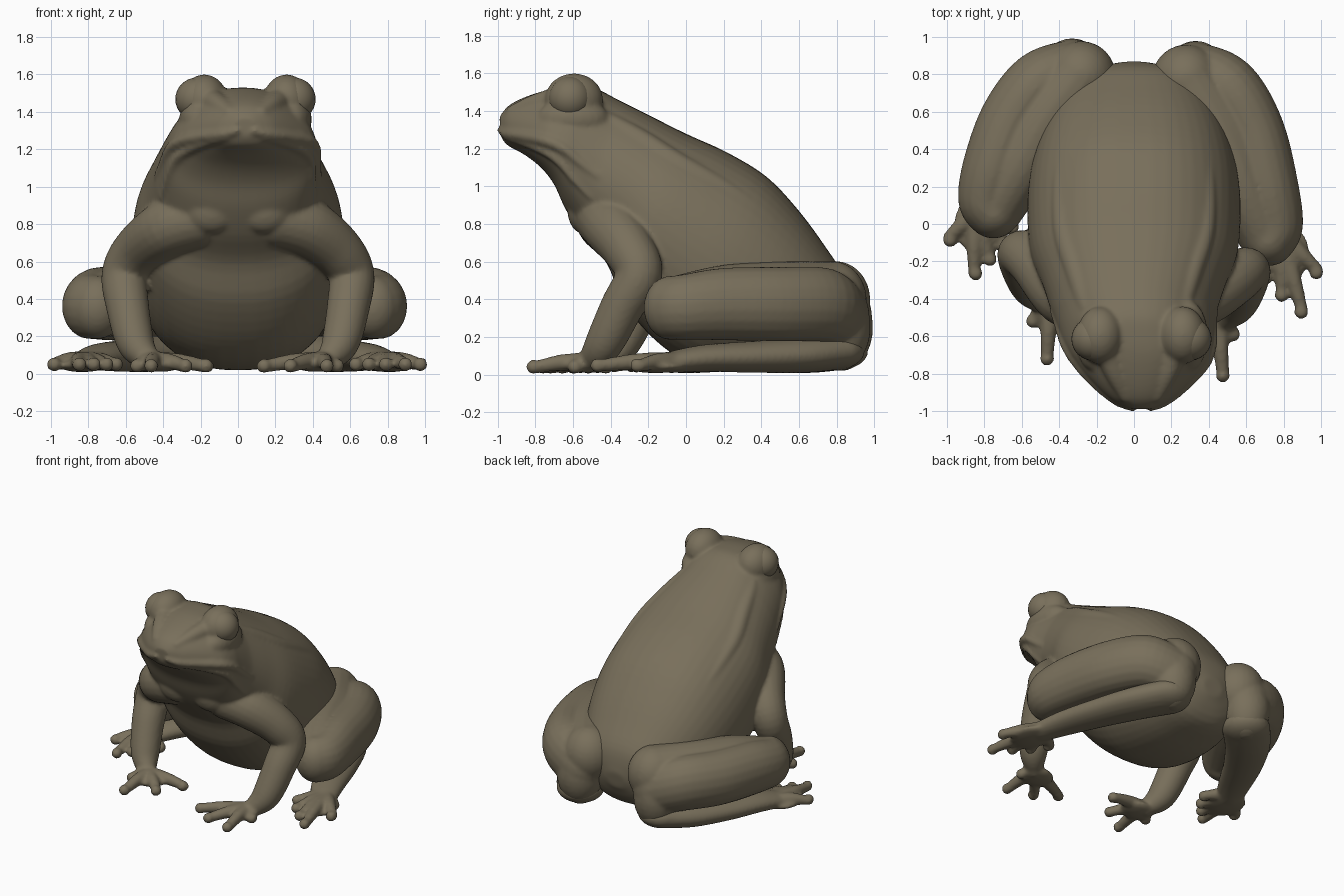
import bpy, bmesh, math
from mathutils import Vector, Matrix

cube = bpy.data.objects.get("Cube")
if cube:
    bpy.data.objects.remove(cube, do_unlink=True)

# One olive brown skin colour
skin_mat = bpy.data.materials.new("olive_brown_skin")
skin_mat.use_nodes = True
COLOUR = (0.19, 0.16, 0.105, 1)
skin_mat.diffuse_color = COLOUR
bsdf = next(n for n in skin_mat.node_tree.nodes if n.type == 'BSDF_PRINCIPLED')
bsdf.inputs["Base Color"].default_value = COLOUR
bsdf.inputs["Roughness"].default_value = 0.7


def spline(rows, t):
    """Smooth interpolation through rows of numbers, t counted in rows."""
    last = len(rows) - 1
    i = max(0, min(int(t), last - 1))
    f = t - i
    a, b, c, d = (rows[max(0, min(last, j))] for j in range(i - 1, i + 3))
    return [q + 0.5 * f * (r - p + f * (2 * p - 5 * q + 4 * r - s + f * (3 * (q - r) + s - p)))
            for p, q, r, s in zip(a, b, c, d)]


def loft(bm, rings):
    loops = [[bm.verts.new(p) for p in ring] for ring in rings]
    n = len(loops[0])
    for lo, hi in zip(loops, loops[1:]):
        for k in range(n):
            bm.faces.new((lo[k], lo[(k + 1) % n], hi[(k + 1) % n], hi[k]))
    bm.faces.new(loops[0][::-1])
    bm.faces.new(loops[-1])


def ball(bm, centre, size):
    size = size if isinstance(size, tuple) else (size,) * 3
    mat = Matrix.Translation(centre) @ Matrix.Diagonal((*size, 1))
    bmesh.ops.create_uvsphere(bm, u_segments=24, v_segments=16, radius=1, matrix=mat)


def tube(bm, rows, steps=6, sides=20, tall=1):
    """Limb through (x, y, z, radius) rows with ball ends, stretched upright by tall."""
    count = (len(rows) - 1) * steps
    samples = [spline(rows, i / steps) for i in range(count + 1)]
    u = Vector((0.31, 0.47, 0.83))
    rings = []
    for i, s in enumerate(samples):
        tangent = (Vector(samples[min(i + 1, count)][:3]) - Vector(samples[max(i - 1, 0)][:3])).normalized()
        u = (u - tangent * u.dot(tangent)).normalized()
        v = tangent.cross(u)
        ring = []
        for k in range(sides):
            a = math.tau * k / sides
            offset = s[3] * (u * math.cos(a) + v * math.sin(a))
            offset.z *= tall
            ring.append(Vector(s[:3]) + offset)
        rings.append(ring)
    loft(bm, rings)
    for s in (samples[0], samples[-1]):
        ball(bm, s[:3], (s[3], s[3], s[3] * tall))


def finish(name, bm, voxel=0.013, smooth=6):
    """Fuse the overlapping pieces into one smooth skin."""
    bmesh.ops.recalc_face_normals(bm, faces=bm.faces)
    for f in bm.faces:
        f.smooth = True
    mesh = bpy.data.meshes.new(name)
    bm.to_mesh(mesh)
    bm.free()
    mesh.materials.append(skin_mat)
    ob = bpy.data.objects.new(name, mesh)
    bpy.context.collection.objects.link(ob)
    if voxel:
        fuse = ob.modifiers.new("fuse", 'REMESH')
        fuse.mode = 'VOXEL'
        fuse.voxel_size = voxel
        fuse.use_smooth_shade = True
        relax = ob.modifiers.new("relax", 'SMOOTH')
        relax.factor = 0.5
        relax.iterations = smooth


# Torso and head sections: top y, top z, bottom y, bottom z, half width, jaw flare
SECTIONS = [
    (0.87, 0.36, 0.85, 0.24, 0.08, 0),
    (0.84, 0.52, 0.74, 0.08, 0.30, 0),
    (0.74, 0.68, 0.52, 0.03, 0.42, 0),
    (0.60, 0.87, 0.27, 0.02, 0.51, 0),
    (0.43, 1.05, 0.03, 0.06, 0.56, 0),
    (0.22, 1.18, -0.16, 0.18, 0.57, 0),
    (0.00, 1.28, -0.33, 0.38, 0.55, 0),
    (-0.20, 1.38, -0.42, 0.59, 0.49, 0.05),
    (-0.36, 1.46, -0.55, 0.74, 0.44, 0.1),
    (-0.48, 1.52, -0.64, 0.88, 0.41, 0.17),
    (-0.58, 1.53, -0.70, 1.01, 0.385, 0.22),
    (-0.70, 1.52, -0.77, 1.10, 0.34, 0.22),
    (-0.84, 1.48, -0.86, 1.17, 0.25, 0.2),
    (-0.94, 1.43, -0.95, 1.22, 0.15, 0.1),
    (-0.99, 1.37, -0.985, 1.27, 0.06, 0),
]


def skin_point(t, a, inset=0):
    ty, tz, by, bz, w, flare = spline(SECTIONS, t)
    c, s = math.cos(a), math.sin(a)
    x = w * math.copysign(abs(s) ** 0.85, s) * (1 - flare * c)
    depth = 1 - inset / max(w, 0.1)
    shift = 0.04 * max(0, min(1, (t - 8) / 3))
    return Vector((x * depth + shift, (ty + by) / 2 + c * depth * (ty - by) / 2,
                   (tz + bz) / 2 + c * depth * (tz - bz) / 2))


def ridge(bm, start, end, angle, radius, drop=0, inset=0):
    """Raised fold that follows the skin."""
    n = 14
    rows = []
    for i in range(n + 1):
        f = i / n
        p = skin_point(start + (end - start) * f, math.radians(angle + drop * f), inset)
        rows.append((*p, radius * (0.55 + 0.45 * math.sin(math.pi * f))))
    tube(bm, rows, 3, 12)


body = bmesh.new()
loft(body, [[skin_point(i / 4, math.tau * k / 48) for k in range(48)]
            for i in range(4 * (len(SECTIONS) - 1) + 1)])

# Finger tips differ a little between the hands
FINGERS = {1: ((0.14, -0.65), (0.28, -0.75), (0.475, -0.80), (0.53, -0.58)),
           -1: ((0.17, -0.51), (0.28, -0.68), (0.465, -0.80), (0.54, -0.60))}
HEAD_X = 0.04
for side in (1, -1):
    # Lip, jaw line and back fold
    ridge(body, 8, 14, side * 97, 0.032, side * 24, 0.008)
    ridge(body, 8, 13.4, side * 117, 0.026, side * 16, 0.008)
    ridge(body, 3.2, 9.5, side * 44, 0.065, 0, 0.05)
    # Eye socket, cheek and ridge towards the nostril
    ball(body, (HEAD_X + side * 0.22, -0.595, 1.46), (0.125, 0.155, 0.14))
    ball(body, (HEAD_X + side * 0.25, -0.60, 1.36), (0.105, 0.19, 0.11))
    tube(body, [(HEAD_X + side * x, y, z, r) for x, y, z, r in (
        (0.20, -0.64, 1.47, 0.07), (0.14, -0.80, 1.435, 0.055), (0.085, -0.92, 1.395, 0.036))])
    # Chest lumps
    ball(body, (side * 0.14, -0.55, 0.88), (0.14, 0.08, 0.13))
    ball(body, (side * 0.28, -0.50, 0.95), (0.09, 0.08, 0.09))

    # Arm, palm and fingers
    def arm(x, y, z, *r):
        shift = 0.09 if side < 0 and z < 0.7 else 0
        return (side * x, y + shift, z, *r)

    tube(body, [arm(*p) for p in (
        (0.22, -0.43, 0.83, 0.16), (0.375, -0.39, 0.78, 0.155), (0.53, -0.30, 0.66, 0.138),
        (0.605, -0.25, 0.53, 0.125), (0.59, -0.34, 0.36, 0.115), (0.545, -0.44, 0.16, 0.10),
        (0.47, -0.52, 0.07, 0.06))])
    ball(body, arm(0.42, -0.56, 0.05), (0.13, 0.11, 0.04))
    for x, y in FINGERS[side]:
        mid = arm((x + 0.45) / 2, (y - 0.53) / 2, 0.065, 0.043)
        tube(body, [arm(0.45, -0.53, 0.07, 0.05), mid, arm(x, y, 0.04, 0.034), arm(x, y - 0.01, 0.042, 0.039)])

finish("body", body)

for side, label in ((1, "left"), (-1, "right")):
    # Eyeball
    eye = bmesh.new()
    ball(eye, (HEAD_X + side * 0.26, -0.615, 1.468), 0.115)
    finish("eye_" + label, eye, None)

    # The right leg sits a little further back than the left
    def leg(x, y, z, *r):
        lag = 0.9 - y if side < 0 else 0
        return (side * (x + 0.15 * lag * lag * (1.2 - lag)), y + 0.15 * lag, z, *r)

    # Thigh inside, shin outside, rounded heel at the back
    hind = bmesh.new()
    tube(hind, [leg(*p) for p in (
        (0.28, 0.775, 0.40, 0.185), (0.45, 0.50, 0.40, 0.185), (0.58, 0.20, 0.39, 0.175),
        (0.70, -0.05, 0.36, 0.15))], tall=1.1)
    tube(hind, [leg(*p) for p in (
        (0.32, 0.81, 0.31, 0.165), (0.50, 0.73, 0.37, 0.17), (0.635, 0.50, 0.375, 0.17),
        (0.715, 0.20, 0.375, 0.165), (0.755, 0.00, 0.36, 0.15), (0.72, -0.08, 0.355, 0.145))], tall=1.17)
    ball(hind, leg(0.33, 0.81, 0.25), (0.165, 0.17, 0.23))
    finish("leg_" + label, hind)

    # Long flat foot with webbed toes
    foot = bmesh.new()
    tube(foot, [leg(*p) for p in (
        (0.35, 0.78, 0.125, 0.17), (0.48, 0.60, 0.105, 0.16), (0.60, 0.35, 0.095, 0.14),
        (0.70, 0.10, 0.088, 0.12), (0.78, -0.08, 0.066, 0.095))], tall=0.6)
    ball(foot, leg(0.81, -0.16, 0.045), (0.13, 0.16, 0.036))
    for x, y in ((0.975, -0.26), (0.895, -0.47), (0.79, -0.38), (0.70, -0.29), (0.63, -0.18)):
        mid = leg((x + 0.79) / 2, (y - 0.04) / 2, 0.07, 0.045)
        tube(foot, [leg(0.79, -0.04, 0.07, 0.05), mid, leg(x, y + 0.02, 0.05, 0.033), leg(x, y, 0.05, 0.039)])
    finish("foot_" + label, foot)
